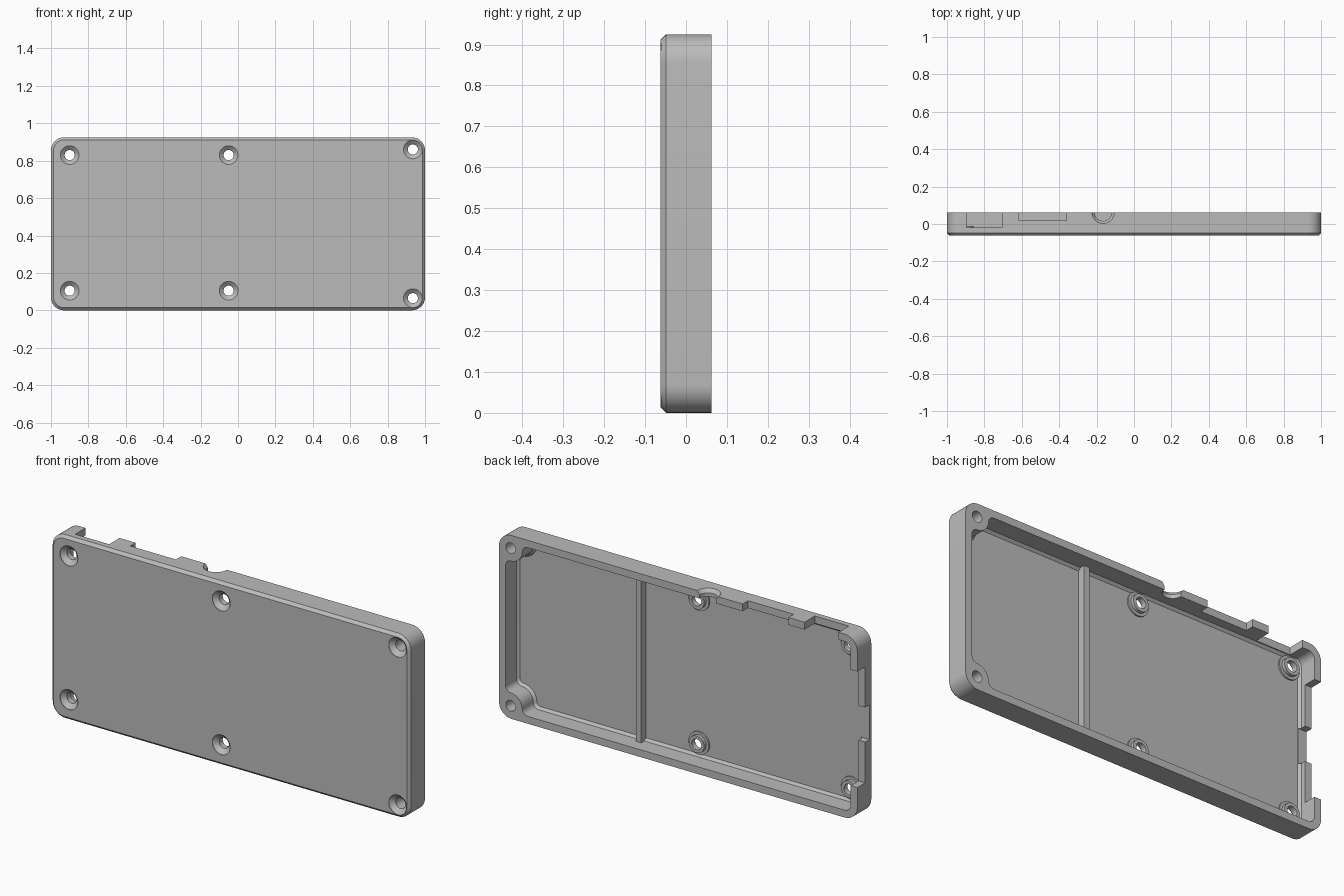
import bpy, bmesh, math
from math import sin, cos, pi, radians, atan2, sqrt

old = bpy.data.objects.get("Cube")
if old:
    bpy.data.objects.remove(old, do_unlink=True)

H = 0.925                 # case height
HALF = 0.0625             # half depth
FLOOR = -0.037            # inner face of the front panel
WALL = 0.037

grey = bpy.data.materials.new("plain_grey")
grey.use_nodes = True
grey.diffuse_color = (0.5, 0.5, 0.5, 1)
grey.node_tree.nodes["Principled BSDF"].inputs["Base Color"].default_value = (0.5, 0.5, 0.5, 1)


def finish(name, bm):
    bmesh.ops.recalc_face_normals(bm, faces=bm.faces[:])
    me = bpy.data.meshes.new(name)
    bm.to_mesh(me)
    bm.free()
    me.materials.append(grey)
    ob = bpy.data.objects.new(name, me)
    bpy.context.collection.objects.link(ob)
    return ob


def loft(name, loops, ring=False):
    """Skin loops of 3D points; cap the ends, or join last to first."""
    bm = bmesh.new()
    rows = [[bm.verts.new(p) for p in loop] for loop in loops]
    n = len(rows[0])
    for a, b in zip(rows, rows[1:] + (rows[:1] if ring else [])):
        for i in range(n):
            bm.faces.new((a[i], a[(i + 1) % n], b[(i + 1) % n], b[i]))
    if not ring:
        bm.faces.new(rows[0])
        bm.faces.new(rows[-1])
    return finish(name, bm)


def box(name, x, y, z):
    xs = [(x[0], z[0]), (x[1], z[0]), (x[1], z[1]), (x[0], z[1])]
    return loft(name, [[(a, d, c) for a, c in xs] for d in y])


def turned(name, x, z, profile, ring=False, n=32):
    """Turn (y, radius) pairs about a front-to-back axis."""
    return loft(name, [[(x + r * cos(2 * pi * i / n), y, z + r * sin(2 * pi * i / n))
                        for i in range(n)] for y, r in profile], ring)


def arc(cx, cz, r, a0, a1, n=10):
    return [(cx + r * cos(radians(a0 + (a1 - a0) * i / n)),
             cz + r * sin(radians(a0 + (a1 - a0) * i / n))) for i in range(n + 1)]


def mirrored(lower):
    return lower + [(x, H - z) for x, z in reversed(lower)]


def outer(d):
    r = 0.07
    return mirrored(arc(r - 1, r, r - d, 180, 270) + arc(1 - r, r, r - d, 270, 360))


def cavity(d):
    """Inner outline, wrapping round the corner screw posts, inset by d."""
    hx, hz, post, f, r = 0.935, 0.065, 0.065, 0.03, 0.035
    gap = 1 - WALL - hx
    reach = sqrt((post + f) ** 2 - (gap - f) ** 2)
    t = math.degrees(atan2(f - gap, reach))
    return mirrored(
        arc(WALL + r - 1, WALL + r, r - d, 180, 270)
        + arc(hx - reach, WALL + f, f - d, 270, 360 - t)
        + arc(hx, hz, post + d, 180 - t, 90 + t)
        + arc(1 - WALL - f, hz + reach, f - d, t - 90, 0))


def at(y, outline):
    return [(x, y, z) for x, z in outline]


def cut(body, cutter):
    mod = body.modifiers.new("cut", "BOOLEAN")
    mod.operation = "DIFFERENCE"
    mod.solver = "EXACT"
    mod.object = cutter
    bpy.context.view_layer.objects.active = body
    bpy.ops.object.modifier_apply(modifier=mod.name)
    bpy.data.objects.remove(cutter, do_unlink=True)


# Case shell: chamfered front edge, open back
case = loft("case_shell", [at(-HALF, outer(0.014)), at(0.014 - HALF, outer(0)), at(HALF, outer(0))])
cut(case, loft("cavity_cutter", [at(FLOOR, cavity(0.012)), at(FLOOR + 0.012, cavity(0)), at(0.1, cavity(0))]))

# Countersunk screw holes
panel_holes = [(x, z) for x in (-0.9, -0.05) for z in (0.105, 0.83)]
post_holes = [(0.935, 0.065), (0.935, H - 0.065)]
for x, z in panel_holes + post_holes:
    cut(case, turned("hole_cutter", x, z, [(-0.08, 0.05), (-0.06, 0.05), (-0.04, 0.027), (0.1, 0.027)]))

# Port openings in the top wall
for x0, x1, y in ((-0.895, -0.705, -0.02), (-0.615, -0.36, 0.02)):
    cut(case, box("port_cutter", (x0, x1), (y, 0.1), (H - 0.06, H + 0.1)))

# Round flared jack opening in the top wall
n = 32
cut(case, loft("jack_cutter", [
    [(-0.165 + r * cos(2 * pi * i / n), HALF + r * sin(2 * pi * i / n), z) for i in range(n)]
    for z, r in ((H - 0.06, 0.046), (H - 0.018, 0.046), (H, 0.06), (H + 0.03, 0.06))]))

# Stepped openings in the right wall
for y, z0 in ((0.0, 0.17), (FLOOR + 0.001, 0.375)):
    cut(case, box("side_cutter", (-1.1, -0.95), (y, 0.1), (z0, H - z0)))

parts = [case]

# Tapered collars round the panel screw holes
for i, (x, z) in enumerate(panel_holes):
    parts.append(turned("screw_collar_%d" % (i + 1), x, z, [
        (FLOOR - 0.003, 0.027), (FLOOR - 0.003, 0.057), (FLOOR + 0.008, 0.057),
        (FLOOR + 0.008, 0.043), (FLOOR + 0.025, 0.043), (FLOOR + 0.025, 0.027)], ring=True))

# Stiffening rib across the panel
parts.append(box("panel_rib", (0.25, 0.28), (FLOOR - 0.005, 0.0), (WALL - 0.005, H - WALL + 0.005)))

# Smooth the curves and keep the edges sharp
bpy.ops.object.select_all(action="DESELECT")
for ob in parts:
    ob.select_set(True)
bpy.context.view_layer.objects.active = case
bpy.ops.object.shade_smooth_by_angle(angle=radians(30))
